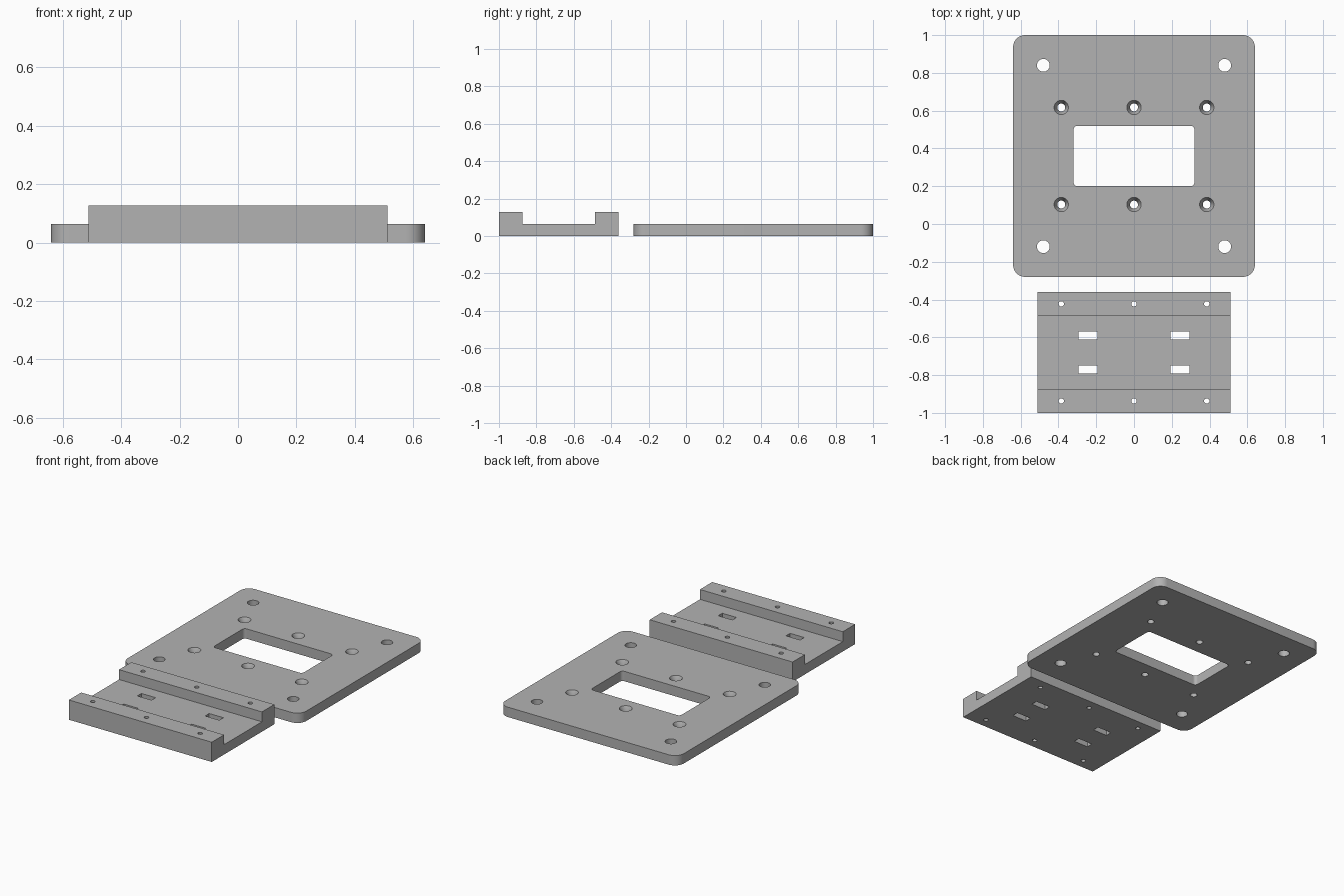
import bpy
import bmesh
from math import radians
from mathutils import Matrix

cube = bpy.data.objects.get("Cube")
if cube:
    bpy.data.objects.remove(cube, do_unlink=True)

grey = bpy.data.materials.new("plain_grey")
grey.use_nodes = True
GREY = (0.45, 0.45, 0.45, 1)
grey.diffuse_color = GREY
grey.node_tree.nodes["Principled BSDF"].inputs["Base Color"].default_value = GREY

T = 0.064           # sheet thickness
PLATE_Y = 0.36      # plate centre
BRACKET_Y = -0.68   # bracket centre


def make_object(name, bm):
    mesh = bpy.data.meshes.new(name)
    bmesh.ops.recalc_face_normals(bm, faces=bm.faces)
    bm.to_mesh(mesh)
    bm.free()
    mesh.materials.append(grey)
    obj = bpy.data.objects.new(name, mesh)
    bpy.context.collection.objects.link(obj)
    return obj


def box(name, x, y, width, depth, z0, z1, radius=0):
    """Box with optionally rounded vertical edges."""
    bm = bmesh.new()
    place = Matrix.Translation((x, y, (z0 + z1) / 2)) @ Matrix.Diagonal((width, depth, z1 - z0, 1))
    bmesh.ops.create_cube(bm, size=1, matrix=place)
    if radius:
        upright = [e for e in bm.edges
                   if abs(e.verts[0].co.z - e.verts[1].co.z) > 0.01]
        bmesh.ops.bevel(bm, geom=upright, offset=radius, segments=10,
                        profile=0.5, affect='EDGES')
    return make_object(name, bm)


def drill(name, x, y, z0, z1, r0, r1):
    """Cylinder or cone cutter between two heights."""
    bm = bmesh.new()
    bmesh.ops.create_cone(bm, cap_ends=True, segments=40, radius1=r0, radius2=r1,
                          depth=z1 - z0, matrix=Matrix.Translation((x, y, (z0 + z1) / 2)))
    return make_object(name, bm)


def cut(target, cutter):
    """Subtract the cutter and remove it."""
    cutter.hide_render = True
    mod = target.modifiers.new("cut", 'BOOLEAN')
    mod.operation = 'DIFFERENCE'
    mod.solver = 'EXACT'
    mod.object = cutter
    bpy.context.view_layer.objects.active = target
    bpy.ops.object.modifier_apply(modifier=mod.name)
    bpy.data.objects.remove(cutter, do_unlink=True)


def finish(obj):
    bpy.ops.object.select_all(action='DESELECT')
    obj.select_set(True)
    bpy.context.view_layer.objects.active = obj
    bpy.ops.object.shade_smooth_by_angle(angle=radians(30))


# Mounting plate with a rounded window
plate = box("mounting_plate", 0, PLATE_Y, 1.28, 1.28, 0, T, 0.064)
cut(plate, box("window_cutter", 0, PLATE_Y, 0.64, 0.32, -0.1, 0.2, 0.02))

# Plain corner holes
for sx in (-1, 1):
    for sy in (-1, 1):
        cut(plate, drill("corner_hole", sx * 0.48, PLATE_Y + sy * 0.48, -0.1, 0.2, 0.034, 0.034))

# Bracket: channel with a raised rail on either side
bracket = box("rail_bracket", 0, BRACKET_Y, 1.024, 0.64, 0, 2 * T)
cut(bracket, box("channel_cutter", 0, BRACKET_Y, 1.2, 0.388, T, 0.3))

# Countersunk plate holes and the matching small holes in the rails
for x in (-0.385, 0, 0.385):
    for sy in (-1, 1):
        y = PLATE_Y + sy * 0.257
        cut(plate, drill("screw_hole", x, y, -0.1, 0.2, 0.021, 0.021))
        cut(plate, drill("countersink", x, y, T - 0.032, T + 0.002, 0.021, 0.039))
        cut(bracket, drill("rail_hole", x, BRACKET_Y + sy * 0.257, -0.1, 0.3, 0.014, 0.014))

# Strap slots through the channel floor
for x in (-0.243, 0.243):
    for sy in (-1, 1):
        cut(bracket, box("strap_slot", x, BRACKET_Y + sy * 0.09, 0.102, 0.042, -0.1, 0.3))

finish(plate)
finish(bracket)
